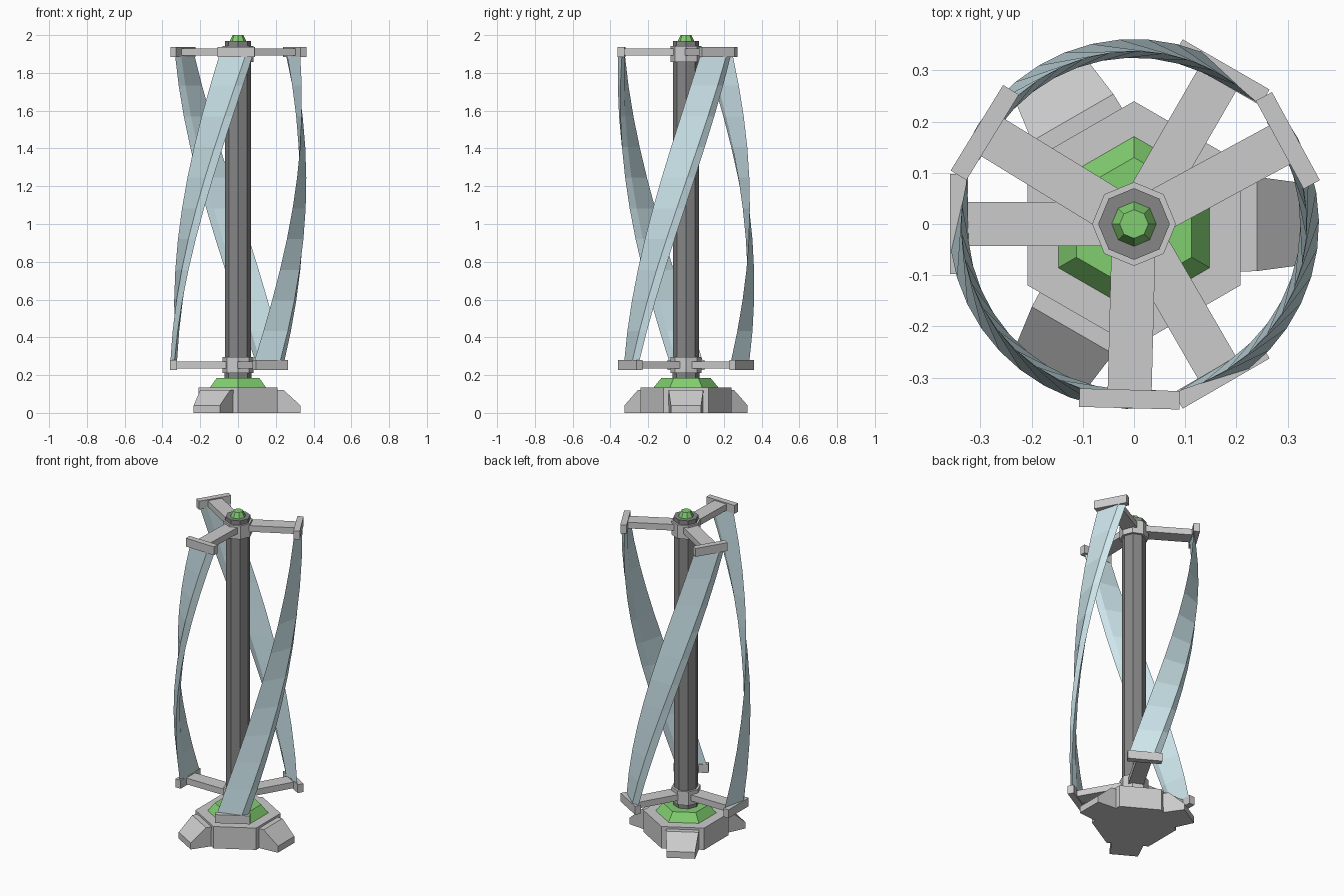
import bpy
import bmesh
from math import cos, sin, pi, radians

if "Cube" in bpy.data.objects:
    bpy.data.objects.remove(bpy.data.objects["Cube"])


def material(name, rgb):
    m = bpy.data.materials.new(name)
    m.diffuse_color = (*rgb, 1)
    m.use_nodes = True
    m.node_tree.nodes["Principled BSDF"].inputs["Base Color"].default_value = m.diffuse_color
    return m


GREEN = material("green", (0.22, 0.62, 0.16))
BLUE = material("pale_blue", (0.62, 0.80, 0.85))
DARK = material("dark_grey", (0.24, 0.24, 0.24))


def loft(name, rings, mat=None):
    """Bridge matching rings of points and cap both ends."""
    bm = bmesh.new()
    vs = [[bm.verts.new(p) for p in ring] for ring in rings]
    n = len(rings[0])
    for a, b in zip(vs, vs[1:]):
        for i in range(n):
            j = (i + 1) % n
            bm.faces.new((a[i], a[j], b[j], b[i]))
    bm.faces.new(vs[0][::-1])
    bm.faces.new(vs[-1])
    bmesh.ops.recalc_face_normals(bm, faces=bm.faces)
    me = bpy.data.meshes.new(name)
    bm.to_mesh(me)
    bm.free()
    ob = bpy.data.objects.new(name, me)
    bpy.context.collection.objects.link(ob)
    if mat:
        me.materials.append(mat)
    return ob


def prism(name, sides, levels, mat=None):
    """Regular prism with one corner on +y; levels are (radius, z)."""
    return loft(name, [[(r * cos(pi / 2 + 2 * pi * i / sides),
                         r * sin(pi / 2 + 2 * pi * i / sides), z)
                        for i in range(sides)] for r, z in levels], mat)


def polar(r, t, z, ang):
    """Point at radial distance r and tangential offset t, turned by ang."""
    return (r * cos(ang) - t * sin(ang), r * sin(ang) + t * cos(ang), z)


def block(name, r0, r1, half, z0, z1, ang):
    return loft(name, [[polar(r, t, z, ang) for r, t in
                        ((r0, -half), (r1, -half), (r1, half), (r0, half))]
                       for z in (z0, z1)])


# Base, green collar and central mast
prism("base", 6, [(0.24, 0), (0.24, 0.135)])
prism("base_collar", 6, [(0.175, 0.13), (0.13, 0.185)], GREEN)
prism("mast_foot", 8, [(0.072, 0.18), (0.072, 0.215)], DARK)
prism("mast", 8, [(0.068, 0.18), (0.068, 1.90)], DARK)
prism("lower_hub", 8, [(0.082, 0.21), (0.082, 0.295)])
prism("upper_hub", 8, [(0.082, 1.858), (0.082, 1.942)])
prism("mast_cap", 8, [(0.07, 1.94), (0.07, 1.968)], DARK)
prism("top_light", 8, [(0.045, 1.965), (0.028, 2.0)], GREEN)

# Blade section as (tangential, radial): sharp trailing edge, crest near the front
SECTION = [(-0.09, 0.326), (0.05, 0.358), (0.088, 0.337), (0.05, 0.323)]
TWIST, STEPS = radians(88.5), 10

for k in range(3):
    low = radians(60 + 120 * k)
    high = low + TWIST
    # Sloping feet
    foot_ang = radians(120 * k)
    profile = [(0.15, 0), (0.33, 0), (0.33, 0.04), (0.24, 0.122), (0.15, 0.122)]
    widths = [0.095, 0.08, 0.08, 0.092, 0.095]
    loft(f"foot_{k}", [[polar(r, s * w, z, foot_ang)
                        for (r, z), w in zip(profile, widths)] for s in (-1, 1)])
    # Arms and end bars at the bottom and top
    for label, ang, z in (("lower", low, 0.228), ("upper", high, 1.885)):
        block(f"{label}_arm_{k}", 0.05, 0.335, 0.043, z + 0.007, z + 0.045, ang)
        block(f"{label}_end_bar_{k}", 0.324, 0.36, 0.098, z, z + 0.052, ang)
    # Helical blade
    rings = []
    for i in range(STEPS + 1):
        f = i / STEPS
        rings.append([polar(r, t, 0.27 + 1.625 * f, low + TWIST * f)
                      for t, r in SECTION])
    loft(f"blade_{k}", rings, BLUE)
